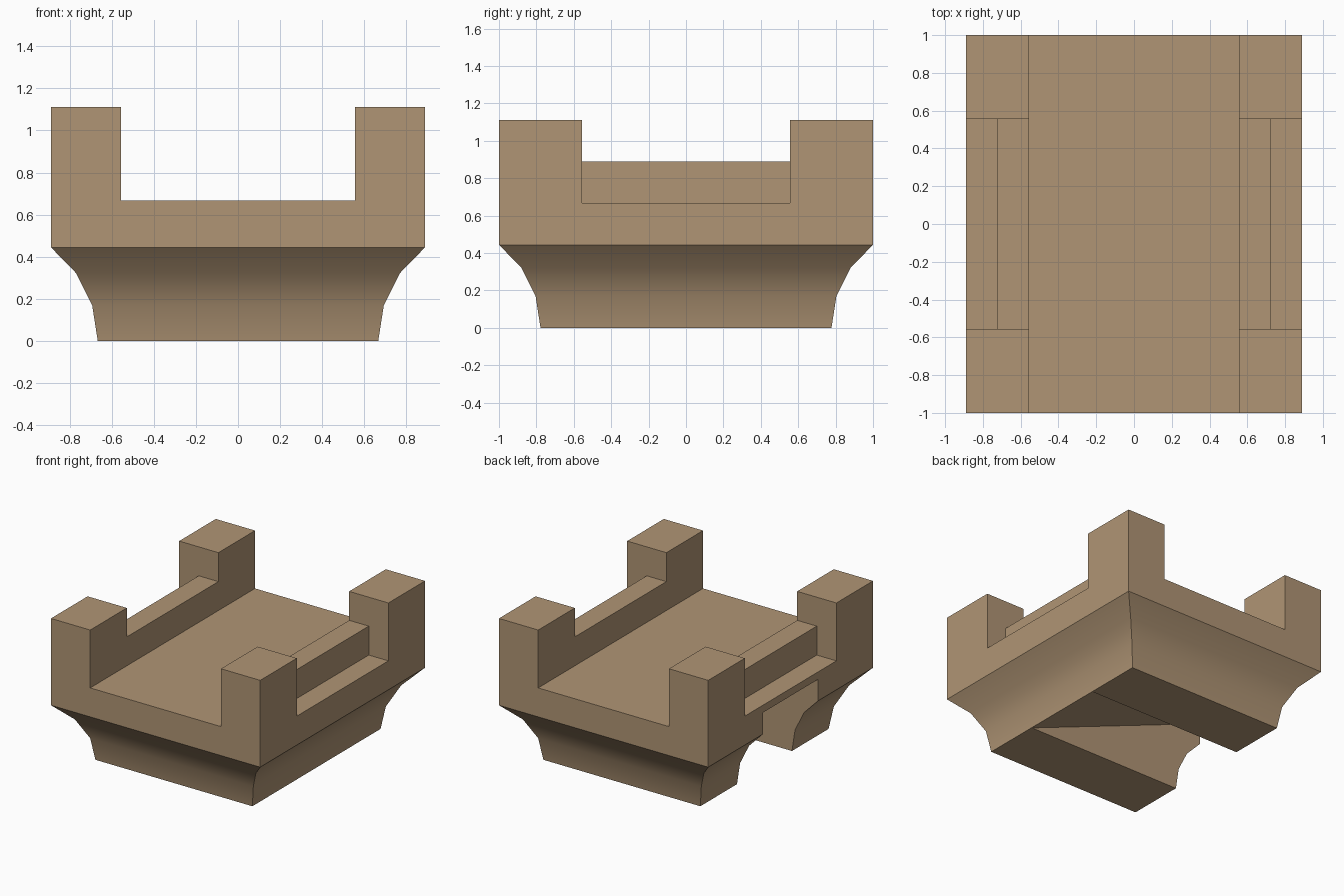
import bpy
import bmesh
from math import atan, sin, cos, radians

U = 1 / 9  # modelling grid unit

if "Cube" in bpy.data.objects:
    bpy.data.objects.remove(bpy.data.objects["Cube"], do_unlink=True)

# Single stone colour
stone = bpy.data.materials.new("tan stone")
stone.use_nodes = True
stone.diffuse_color = (0.434, 0.301, 0.178, 1)
stone.node_tree.nodes["Principled BSDF"].inputs["Base Color"].default_value = stone.diffuse_color


def make_object(name, bm):
    bmesh.ops.recalc_face_normals(bm, faces=bm.faces)
    mesh = bpy.data.meshes.new(name)
    bm.to_mesh(mesh)
    bm.free()
    mesh.materials.append(stone)
    obj = bpy.data.objects.new(name, mesh)
    bpy.context.collection.objects.link(obj)
    return obj


def loft(name, rings):
    bm = bmesh.new()
    loops = [[bm.verts.new(p) for p in ring] for ring in rings]
    count = len(loops[0])
    for low, high in zip(loops, loops[1:]):
        for i in range(count):
            j = (i + 1) % count
            bm.faces.new((low[i], low[j], high[j], high[i]))
    bm.faces.new(loops[0])
    bm.faces.new(loops[-1])
    return make_object(name, bm)


def prism(name, profile, half_y):
    return loft(name, [[(x, y, z) for x, z in profile] for y in (-half_y, half_y)])


def cut(target, cutter):
    cutter.hide_render = True
    mod = target.modifiers.new(cutter.name, "BOOLEAN")
    mod.operation = "DIFFERENCE"
    mod.solver = "EXACT"
    mod.object = cutter
    bpy.ops.object.select_all(action="DESELECT")
    target.select_set(True)
    bpy.context.view_layer.objects.active = target
    bpy.ops.object.modifier_apply(modifier=mod.name)
    bpy.data.objects.remove(cutter, do_unlink=True)


def rectangle(x, y, z):
    return [(-x, -y, z), (x, -y, z), (x, y, z), (-x, y, z)]


# Flared foot (three-step concave arc) continuing into a straight block
radius, sweep, steps = 5 * U, 2 * atan(0.5), 3
rings = []
for i in range(steps + 1):
    a = sweep * i / steps
    out = radius * (1 - cos(a))
    rings.append(rectangle(6 * U + out, 7 * U + out, radius * sin(a)))
rings.append(rectangle(8 * U, 9 * U, 10 * U))
battlement = loft("battlement_block", rings)

# Central walkway leaves the corner posts and side walls
cut(battlement, prism("walkway_cutter", [
    (-5 * U, 6 * U), (5 * U, 6 * U), (5 * U, 12 * U), (-5 * U, 12 * U)], 1.2))

# Side openings leave a low rail inside and a ledge outside
right = [(6.5 * U, 8 * U), (6.5 * U, 6 * U), (1.2, 6 * U), (1.2, 12 * U)]
left = [(-x, z) for x, z in reversed(right)]
cut(battlement, prism("side_opening_cutter", right + left, 5 * U))

# Sloped recess under the foot, open on the -x side
slope = 5.5 / 14
start = 6 * U - 0.004
cut(battlement, prism("recess_cutter", [
    (start + 0.05 / slope, -0.05), (-1.2, -0.05), (-1.2, (start + 1.2) * slope)], 3 * U))

# Smooth flare, crisp edges elsewhere
bpy.ops.object.shade_smooth_by_angle(angle=radians(20))
